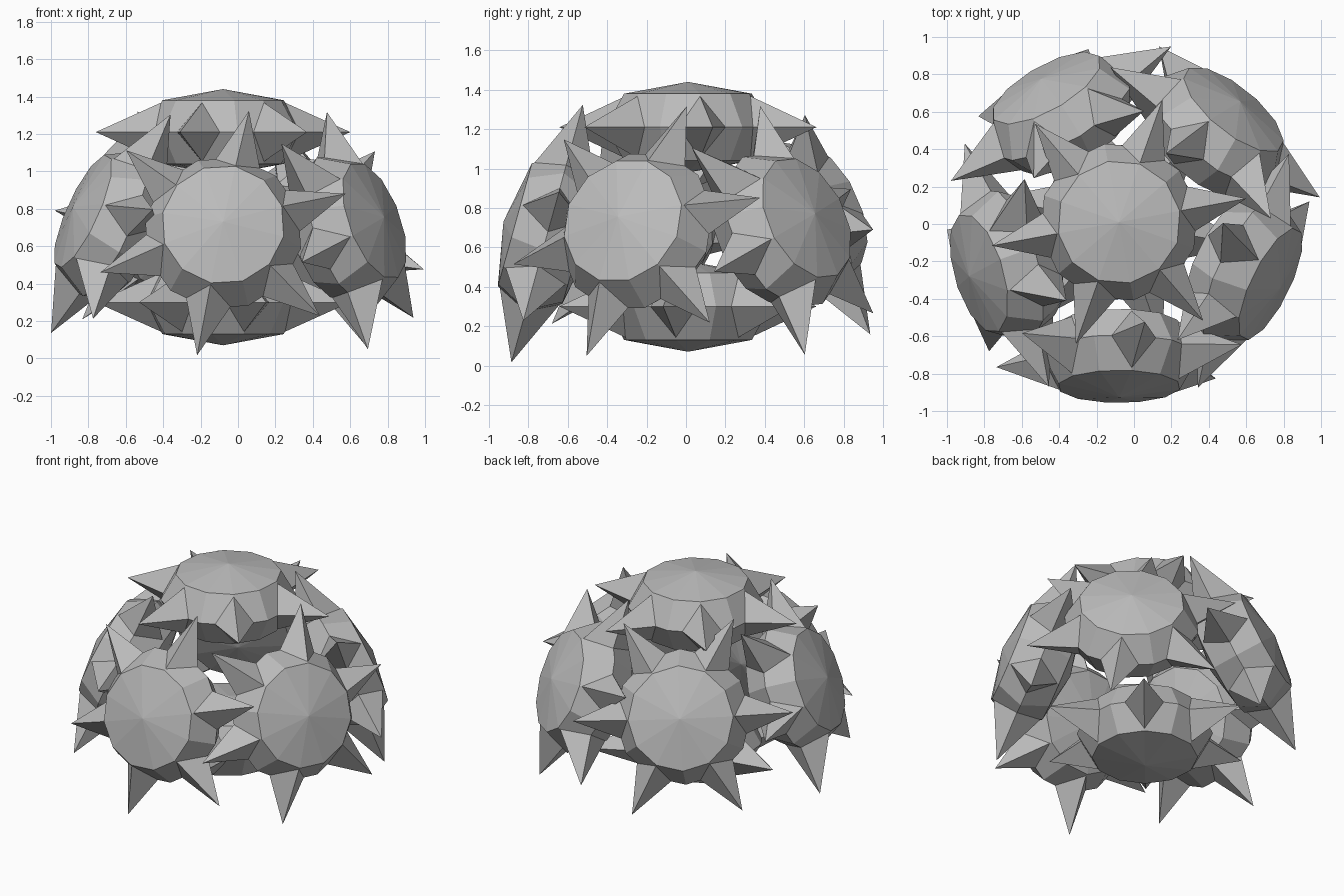
import bpy, bmesh
from math import cos, sin, tau
from mathutils import Vector, Matrix

cube = bpy.data.objects.get("Cube")
if cube:
    bpy.data.objects.remove(cube, do_unlink=True)

grey = bpy.data.materials.new("plain grey")
grey.use_nodes = True
grey.diffuse_color = (0.5, 0.5, 0.5, 1)
grey.node_tree.nodes["Principled BSDF"].inputs["Base Color"].default_value = (0.5, 0.5, 0.5, 1)

SIDES, SPIKES, REACH = 12, 6, 0.692
CAP_RADIUS, CAP_HEIGHT, APEX, WAIST = 0.33, 0.17, 0.23, 0.425


def ring(bm, radius, height):
    return [bm.verts.new((radius * cos(tau * i / SIDES), radius * sin(tau * i / SIDES), height))
            for i in range(SIDES)]


def add_body(bm):
    """Double-sided faceted lens with a shallow pointed cap on each side."""
    upper = ring(bm, CAP_RADIUS, CAP_HEIGHT)
    waist = ring(bm, WAIST, 0)
    lower = ring(bm, CAP_RADIUS, -CAP_HEIGHT)
    top, bottom = bm.verts.new((0, 0, APEX)), bm.verts.new((0, 0, -APEX))
    for i in range(SIDES):
        j = (i + 1) % SIDES
        bm.faces.new((top, upper[i], upper[j]))
        bm.faces.new((upper[i], waist[i], waist[j], upper[j]))
        bm.faces.new((waist[i], lower[i], lower[j], waist[j]))
        bm.faces.new((lower[i], bottom, lower[j]))


def add_spike(bm, angle):
    """Four-sided pyramid rooted inside the body and pointing outwards."""
    turn = Matrix.Rotation(angle, 3, 'Z')
    root, wide, tall = 0.32, 0.15, 0.165
    base = [bm.verts.new(turn @ Vector(p)) for p in
            ((root, wide, 0), (root, 0, tall), (root, -wide, 0), (root, 0, -tall))]
    tip = bm.verts.new(turn @ Vector((REACH, 0, 0)))
    for i in range(4):
        bm.faces.new((base[i], base[(i + 1) % 4], tip))
    bm.faces.new(base)


def spiked_disc(name, centre, spike, other):
    """Disc whose plane holds both directions; the first one is a spike."""
    bm = bmesh.new()
    add_body(bm)
    for i in range(SPIKES):
        add_spike(bm, tau * i / SPIKES)
    bmesh.ops.recalc_face_normals(bm, faces=bm.faces)
    x = Vector(spike).normalized()
    z = x.cross(Vector(other)).normalized()
    y = z.cross(x)
    mesh = bpy.data.meshes.new(name)
    bm.to_mesh(mesh)
    bm.free()
    mesh.materials.append(grey)
    obj = bpy.data.objects.new(name, mesh)
    obj.matrix_world = Matrix.Translation(centre) @ Matrix((x, y, z)).transposed().to_4x4()
    bpy.context.collection.objects.link(obj)


# Horizontal discs above and below
spiked_disc("top_disc", (-0.08, 0.01, 1.21), (0.68, 0.126, 0), (0, 1, 0))
spiked_disc("bottom_disc", (-0.08, 0.01, 0.30), (0.68, -0.126, 0), (0, 1, 0))

# Five discs around the middle, leaning slightly upwards
spiked_disc("front_disc", (-0.08, -0.705, 0.67), (0.14, 0.183, 0.66), (0.66, 0.06, 0.21))
spiked_disc("left_disc", (0.585, -0.25, 0.683), (-0.11, 0.256, 0.6375), (0.355, 0.375, -0.465))
spiked_disc("back_left_disc", (0.433, 0.49, 0.686), (0.561, -0.348, -0.21), (0.305, -0.465, 0.42))
spiked_disc("back_right_disc", (-0.39, 0.59, 0.74), (0.59, 0.36, -0.05), (0.445, 0.016, 0.53))
spiked_disc("right_disc", (-0.68, -0.22, 0.72), (0.32, -0.19, 0.585), (0.096, 0.46, 0.51))
